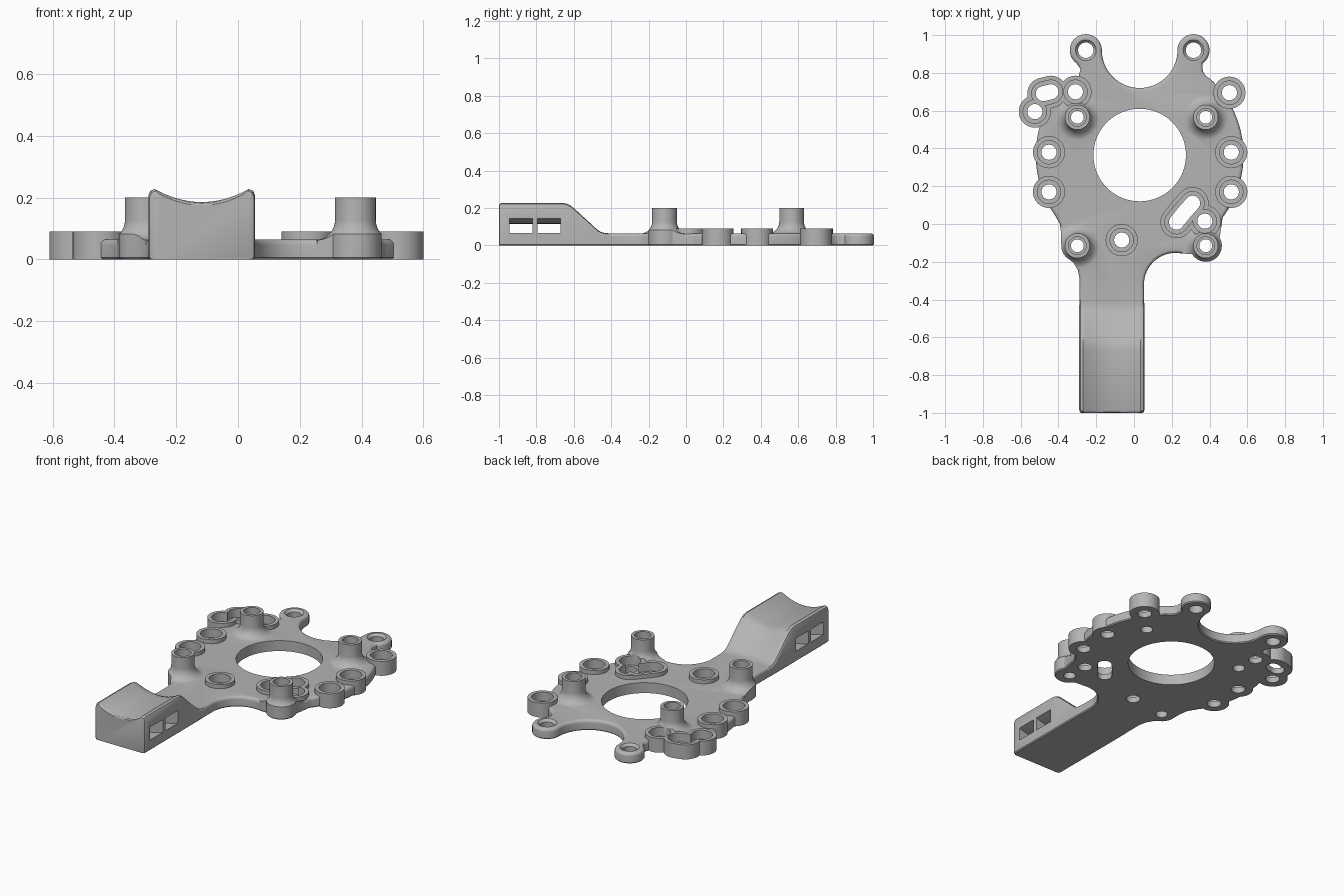
import bpy, bmesh, math

if "Cube" in bpy.data.objects:
    bpy.data.objects.remove(bpy.data.objects["Cube"])

grey = bpy.data.materials.new("light_grey")
grey.diffuse_color = (0.46, 0.46, 0.46, 1)
grey.use_nodes = True
grey.node_tree.nodes["Principled BSDF"].inputs["Base Color"].default_value = grey.diffuse_color


def arc(cx, cy, r, a0, a1, n=24):
    return [(cx + r * math.cos(math.radians(a0 + (a1 - a0) * i / n)),
             cy + r * math.sin(math.radians(a0 + (a1 - a0) * i / n))) for i in range(n + 1)]


def finish(bm, name):
    bmesh.ops.recalc_face_normals(bm, faces=bm.faces)
    me = bpy.data.meshes.new(name)
    bm.to_mesh(me)
    bm.free()
    ob = bpy.data.objects.new(name, me)
    me.materials.append(grey)
    bpy.context.collection.objects.link(ob)
    return ob


def loft(rings, name):
    """Skin a list of equal-length closed rings and cap both ends."""
    bm = bmesh.new()
    vs = [[bm.verts.new(p) for p in ring] for ring in rings]
    n = len(vs[0])
    for a, b in zip(vs, vs[1:]):
        for i in range(n):
            j = (i + 1) % n
            bm.faces.new((a[i], a[j], b[j], b[i]))
    bm.faces.new(vs[0])
    bm.faces.new(vs[-1])
    return finish(bm, name)


def prism(pts, z0, z1, name):
    return loft([[(x, y, z) for x, y in pts] for z in (z0, z1)], name)


def stadium(p, q, r):
    """Outline of a round-ended slot, or a circle when p equals q."""
    a = math.degrees(math.atan2(q[1] - p[1], q[0] - p[0]))
    return arc(*q, r, a - 90, a + 90)[:-1 if p == q else None] + \
        arc(*p, r, a + 90, a + 270)[:-1 if p == q else None]


def turned(x, y, profile, name):
    return loft([[(px, py, z) for px, py in arc(x, y, r, 0, 360, 48)[:-1]] for r, z in profile], name)


def boolean(target, tool, op):
    mod = target.modifiers.new(op, "BOOLEAN")
    mod.operation, mod.solver, mod.object = op, "EXACT", tool
    bpy.context.view_layer.objects.active = target
    bpy.ops.object.modifier_apply(modifier=mod.name)
    bpy.data.objects.remove(tool)


# Plate outline, anticlockwise: arm, standoff lobe, disc, ears with cutout, disc, lobe
outline = ([(0.053, -0.6)] + arc(0.22, -0.32, 0.167, 180, 90)
           + arc(0.38, -0.115, 0.085, -148, 30) + arc(0.03, 0.365, 0.55, -37, 47, 40)
           + [(0.38, 0.783), (0.364, 0.81)] + arc(0.315, 0.92, 0.085, -55, 180)
           + arc(0.03, 0.92, 0.2, 0, -180, 40)[1:] + arc(-0.255, 0.92, 0.085, 0, 235)[1:]
           + [(-0.283, 0.82), (-0.292, 0.785)] + arc(0.03, 0.365, 0.55, 133, 215, 40)
           + [(-0.392, 0.0), (-0.386, -0.05)] + arc(-0.3, -0.115, 0.085, 180, 225, 8)
           + [(-0.32, -0.205), (-0.297, -0.245), (-0.288, -0.29), (-0.288, -0.6)])

plate = prism(outline, 0, 0.065, "mounting_plate")
bm = bmesh.new()
bm.from_mesh(plate.data)
for z, width, seg in ((0.065, 0.018, 4), (0.0, 0.006, 1)):
    rim = [e for e in bm.edges if all(abs(v.co.z - z) < 1e-5 for v in e.verts)]
    bmesh.ops.bevel(bm, geom=rim, offset=width, segments=seg, profile=0.5, affect="EDGES")
bm.to_mesh(plate.data)
bm.free()

# Handle: saddle-topped block sloping down to the arm
MID, W = -0.1175, 0.1725


def section(y, h, inset=0.0):
    w = W - inset
    sag = 0.042 * max(0.0, h - 0.066) / 0.16
    drop = min(0.02, 0.02 * h / 0.1)
    top = [(w, h - drop), (w - 0.006, h - drop * 0.3)]
    for i in range(21):
        u = 1 - i / 10
        top.append((u * (w - 0.02), h - sag * (1 - u * u)))
    top += [(-w + 0.006, h - drop * 0.3), (-w, h - drop)]
    pts = [(-w, 0.006), (-w + 0.006, 0), (w - 0.006, 0), (w, 0.006)] + top
    return [(MID + x, y, z) for x, z in pts]


handle = loft([section(*s) for s in (
    (-1.0, 0.214, 0.012), (-0.996, 0.222, 0.004), (-0.985, 0.228), (-0.665, 0.228),
    (-0.64, 0.224), (-0.615, 0.212), (-0.595, 0.195), (-0.475, 0.085), (-0.455, 0.072),
    (-0.43, 0.0655), (-0.40, 0.0645, 0.002))], "handle")
boolean(plate, handle, "UNION")

# Two curved strap passages through the handle
for y0, y1 in ((-0.945, -0.82), (-0.795, -0.67)):
    rings = []
    for i in range(-12, 13):
        u = i / 10
        dip = 0.03 * (1 - u * u)
        rings.append([(MID + u * W, y, z - dip) for y, z in
                      ((y0, 0.066), (y1, 0.066), (y1, 0.145), (y0, 0.145))])
    boolean(plate, loft(rings, "strap_cutter"), "DIFFERENCE")

# Low bosses with recesses; slots are given by their two ends
spots = [(-0.31, 0.70), (-0.525, 0.595), (0.505, 0.695), (-0.45, 0.38), (0.515, 0.38),
         (-0.45, 0.17), (0.515, 0.17), (-0.065, -0.085), (0.375, 0.015)]
slots = [(p, p) for p in spots] + [((-0.48, 0.69), (-0.44, 0.70)),
                                   ((0.225, 0.01), (0.265, 0.06)), ((0.265, 0.06), (0.31, 0.11))]
for p, q in slots:
    boolean(plate, prism(stadium(p, q, 0.085), 0, 0.09, "boss"), "UNION")

# Tall standoffs with flared feet trimmed to the plate outline
posts = [(-0.30, 0.565), (0.38, 0.565), (-0.30, -0.115), (0.38, -0.115)]
flare = [(0.13, 0.03), (0.13, 0.062)] + [
    (0.13 - 0.064 * math.sin(math.radians(a)), 0.127 - 0.064 * math.cos(math.radians(a)))
    for a in range(10, 91, 10)] + [(0.066, 0.2)]
for x, y in posts:
    post = turned(x, y, flare, "standoff")
    boolean(post, prism(outline, -0.1, 0.4, "trim"), "INTERSECT")
    boolean(plate, post, "UNION")

# Recesses and through holes
for p, q in slots:
    boolean(plate, prism(stadium(p, q, 0.062), 0.035, 0.15, "recess_cutter"), "DIFFERENCE")
for p, q in slots:
    boolean(plate, prism(stadium(p, q, 0.04), -0.1, 0.15, "hole_cutter"), "DIFFERENCE")
for x, y in posts:
    bore = [(0.034, -0.1), (0.034, 0.15), (0.047, 0.15), (0.047, 0.3)]
    boolean(plate, turned(x, y, bore, "bore_cutter"), "DIFFERENCE")
for x in (-0.255, 0.315):
    ear = [(0.041, -0.1), (0.041, 0.05), (0.056, 0.066), (0.056, 0.2)]
    boolean(plate, turned(x, 0.92, ear, "ear_cutter"), "DIFFERENCE")
boolean(plate, prism(arc(0.03, 0.365, 0.245, 0, 360, 72)[:-1], -0.1, 0.3, "centre_cutter"), "DIFFERENCE")

# Smooth shading with crisp edges
bpy.ops.object.select_all(action="DESELECT")
plate.select_set(True)
bpy.context.view_layer.objects.active = plate
bpy.ops.object.shade_smooth_by_angle(angle=math.radians(30))
